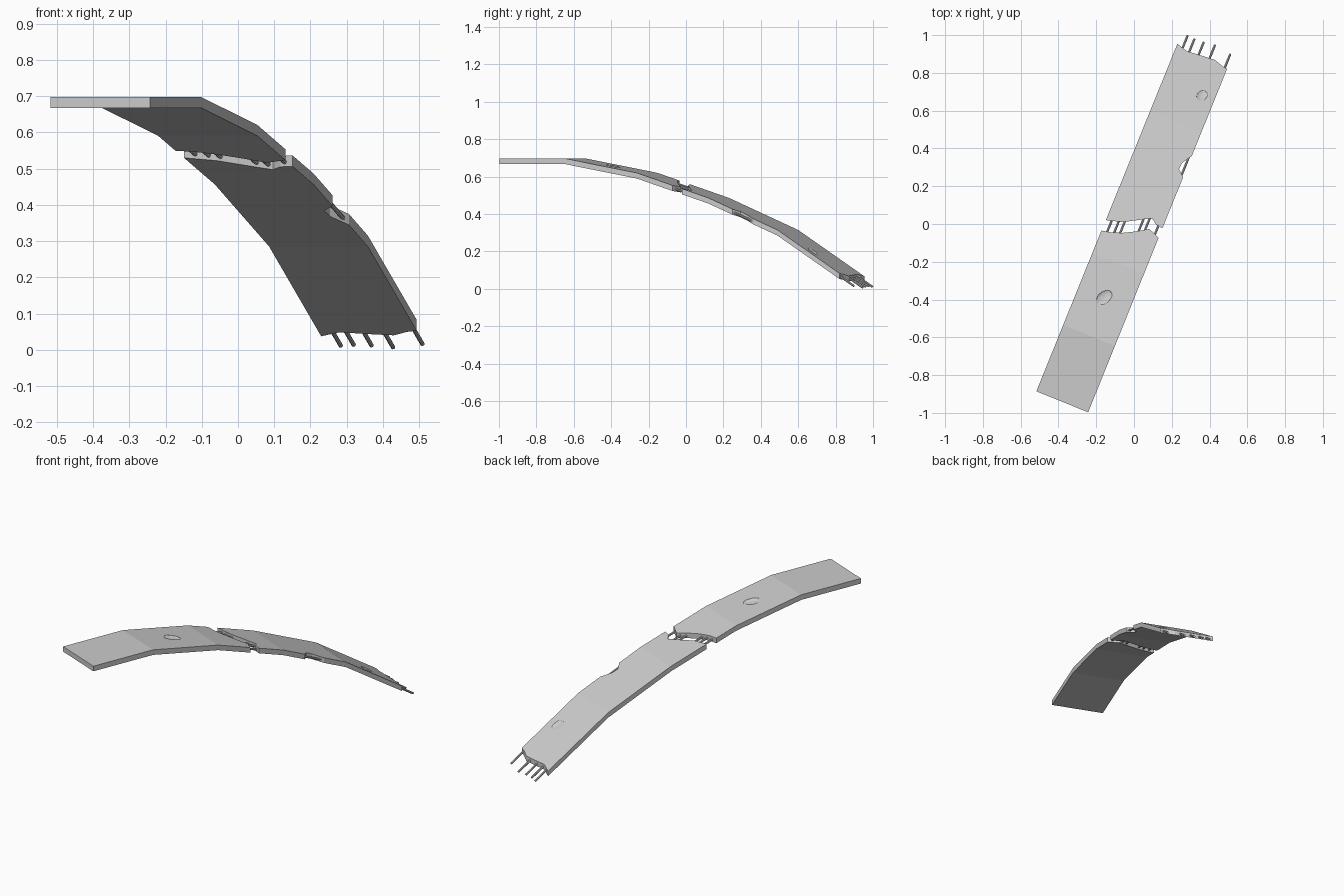
import bpy, bmesh
from mathutils import Vector, Matrix

if "Cube" in bpy.data.objects:
    bpy.data.objects.remove(bpy.data.objects["Cube"])

U = Vector((0.376, 0.9266))    # direction along the slab
V = Vector((0.9266, -0.376))   # direction across the slab
THICK = 0.03
# Height of the top surface along the length (s, z)
PROFILE = [(-1.2, 0.697), (-0.636, 0.697), (-0.223, 0.62),
           (0.19, 0.486), (0.588, 0.315), (1.2, -0.082)]


def top_z(s):
    for (s0, z0), (s1, z1) in zip(PROFILE, PROFILE[1:]):
        if s <= s1:
            return z0 + (z1 - z0) * (s - s0) / (s1 - s0)
    return PROFILE[-1][1]


def place(s, t, h=0.0):
    """Slab coordinates (along, across, height from top) to world."""
    p = U * s + V * t
    return Vector((p.x, p.y, top_z(s) + h))


def add_object(name, bm):
    bmesh.ops.recalc_face_normals(bm, faces=bm.faces[:])
    mesh = bpy.data.meshes.new(name)
    bm.to_mesh(mesh)
    bm.free()
    obj = bpy.data.objects.new(name, mesh)
    bpy.context.collection.objects.link(obj)
    return obj


def slab(name, outline, dent, size):
    # Flat outline, thickened
    bm = bmesh.new()
    face = bm.faces.new([bm.verts.new((s, t, -THICK)) for s, t in outline])
    ext = bmesh.ops.extrude_face_region(bm, geom=[face])["geom"]
    bmesh.ops.translate(bm, vec=(0, 0, THICK),
                        verts=[g for g in ext if isinstance(g, bmesh.types.BMVert)])
    obj = add_object(name, bm)

    # Shallow surface dent
    cb = bmesh.new()
    mat = (Matrix.Translation((dent[0], dent[1], 0.004))
           @ Matrix.Rotation(0.5, 4, 'Z') @ Matrix.Diagonal((*size, 1)))
    bmesh.ops.create_icosphere(cb, subdivisions=2, radius=1, matrix=mat)
    cutter = add_object("dent_cutter", cb)
    cutter.hide_render = True
    mod = obj.modifiers.new("dent", 'BOOLEAN')
    mod.operation = 'DIFFERENCE'
    mod.object = cutter
    bpy.context.view_layer.update()
    deps = bpy.context.evaluated_depsgraph_get()
    bm = bmesh.new()
    bm.from_object(obj, deps)
    obj.modifiers.clear()
    bpy.data.objects.remove(cutter)

    # Cut across at each kink, then bend along the profile
    bmesh.ops.triangulate(bm, faces=bm.faces[:])
    for s, _ in PROFILE[1:-1]:
        bmesh.ops.bisect_plane(bm, geom=bm.verts[:] + bm.edges[:] + bm.faces[:],
                               plane_co=(s, 0, 0), plane_no=(1, 0, 0))
    for v in bm.verts:
        v.co = place(*v.co)
    bmesh.ops.recalc_face_normals(bm, faces=bm.faces[:])
    bm.to_mesh(obj.data)
    bm.free()


def bar(name, s0, s1, t, radius=0.006):
    a, b = place(s0, t, -0.017), place(s1, t, -0.017)
    d = b - a
    bm = bmesh.new()
    bmesh.ops.create_cone(bm, cap_ends=True, segments=8, radius1=radius,
                          radius2=radius, depth=d.length,
                          matrix=Matrix.Translation((a + b) / 2)
                          @ d.to_track_quat('Z', 'Y').to_matrix().to_4x4())
    add_object(name, bm)


# Upper slab with broken far edge
slab("upper_slab",
     [(-1.015, -0.146), (-1.015, 0.15), (-0.018, 0.148), (0.006, 0.085),
      (-0.035, 0.02), (-0.066, -0.038), (-0.087, -0.094), (-0.097, -0.147)],
     (-0.42, 0.0), (0.052, 0.034, 0.013))

# Lower slab with both ends broken and a chipped side
slab("lower_slab",
     [(-0.037, -0.146), (-0.013, -0.059), (0.042, 0.037), (0.064, 0.078),
      (0.04, 0.11), (0.036, 0.148), (0.328, 0.148), (0.359, 0.111),
      (0.395, 0.114), (0.449, 0.148), (0.946, 0.148), (0.951, 0.118),
      (0.966, 0.072), (0.961, 0.004), (0.953, -0.085), (0.97, -0.146)],
     (0.765, 0.078), (0.034, 0.028, 0.011))

# Reinforcing bars across the gap
for i, t in enumerate((-0.116, -0.08, -0.05, 0.037, 0.066, 0.123)):
    bar(f"gap_bar_{i}", -0.13, 0.1, t)

# Bars sticking out of the far end
for i, (t, tip) in enumerate(((-0.112, 1.031), (-0.072, 1.027), (-0.02, 1.03),
                              (0.041, 1.038), (0.134, 1.024))):
    bar(f"end_bar_{i}", 0.9, tip, t)

# Bar exposed in the side chip
bar("side_bar", 0.31, 0.46, 0.136)
